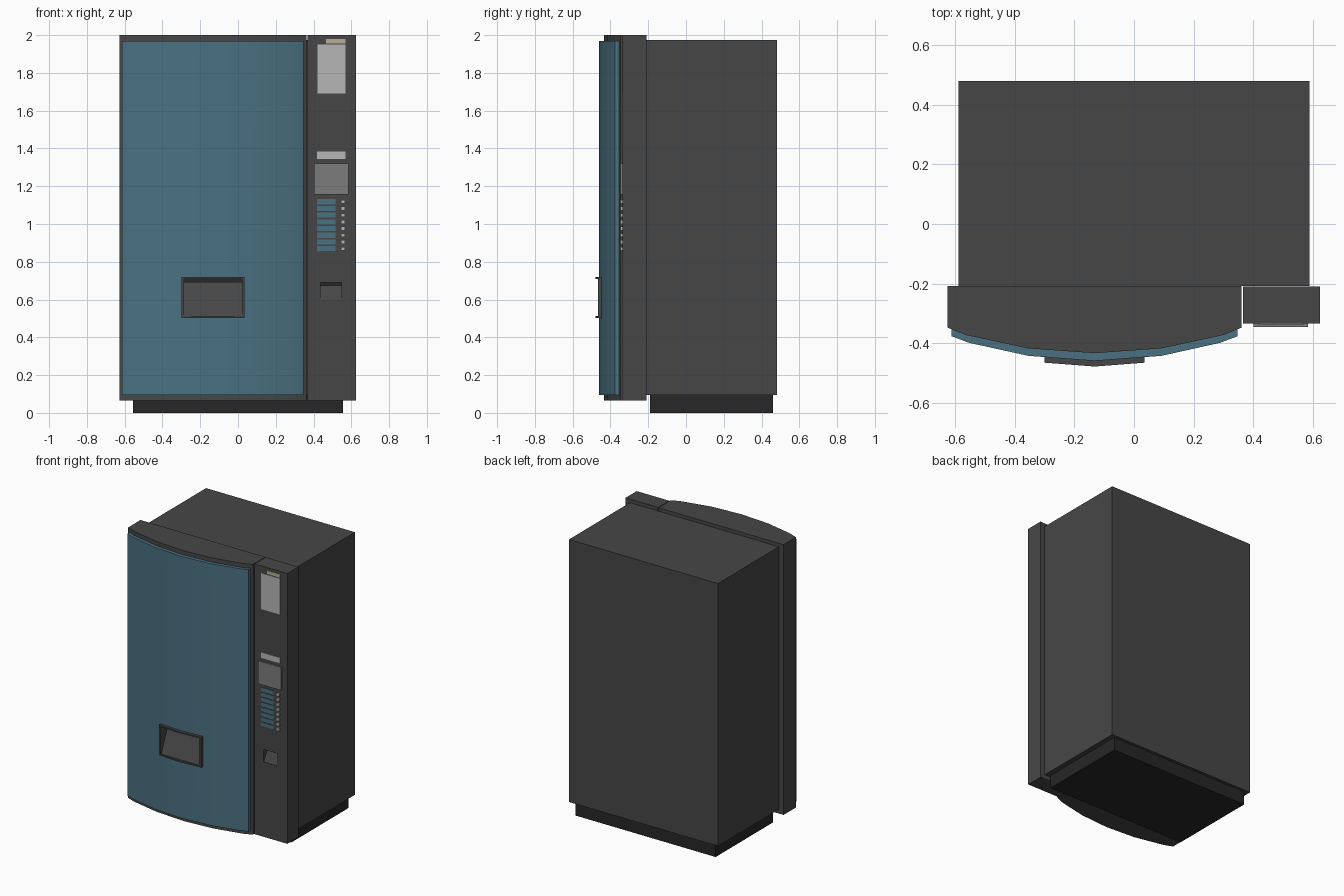
import bpy, bmesh
from mathutils import Vector

if "Cube" in bpy.data.objects:
    bpy.data.objects.remove(bpy.data.objects["Cube"])


def material(name, r, g, b):
    m = bpy.data.materials.new(name)
    m.diffuse_color = (r, g, b, 1)
    m.use_nodes = True
    m.node_tree.nodes["Principled BSDF"].inputs["Base Color"].default_value = m.diffuse_color
    return m


BODY = material("dark_grey", 0.062, 0.062, 0.062)
BLACK = material("near_black", 0.02, 0.02, 0.02)
BLUE = material("blue", 0.07, 0.165, 0.22)
LIGHT = material("light_grey", 0.47, 0.47, 0.47)
MID = material("mid_grey", 0.2, 0.2, 0.2)
BEIGE = material("beige", 0.48, 0.42, 0.29)


def prism(name, pts, axis, lo, hi, mat):
    """Extrude an outline along z (points x, y) or along x (points y, z)."""
    place = (lambda a, b, h: (a, b, h)) if axis == "z" else (lambda a, b, h: (h, a, b))
    bm = bmesh.new()
    face = bm.faces.new([bm.verts.new(place(a, b, lo)) for a, b in pts])
    new = bmesh.ops.extrude_face_region(bm, geom=[face])["geom"]
    bmesh.ops.translate(bm, vec=Vector(place(0, 0, hi - lo)),
                        verts=[v for v in new if isinstance(v, bmesh.types.BMVert)])
    bmesh.ops.recalc_face_normals(bm, faces=bm.faces)
    me = bpy.data.meshes.new(name)
    bm.to_mesh(me)
    bm.free()
    me.materials.append(mat)
    ob = bpy.data.objects.new(name, me)
    bpy.context.collection.objects.link(ob)
    return ob


def box(name, x0, x1, y0, y1, z0, z1, mat):
    return prism(name, [(x0, y0), (x1, y0), (x1, y1), (x0, y1)], "z", z0, z1, mat)


def cut(cutter, *targets):
    cutter.hide_render = True
    cutter.hide_set(True)
    for t in targets:
        mod = t.modifiers.new("opening", "BOOLEAN")
        mod.operation = "DIFFERENCE"
        mod.solver = "EXACT"
        mod.object = cutter


# Cabinet and plinth
box("cabinet", -0.59, 0.59, -0.208, 0.481, 0.095, 1.975, BODY)
box("plinth", -0.557, 0.555, -0.19, 0.46, 0, 0.095, BLACK)

# Bowed door
bow = [(-0.627, -0.348), (-0.565, -0.373), (-0.355, -0.418), (-0.132, -0.434),
       (0.092, -0.418), (0.3, -0.373), (0.362, -0.348)]
door = prism("door", bow + [(0.362, -0.208), (-0.627, -0.208)], "z", 0.065, 2.0, BODY)

# Blue front panel following the bow
face = [(-0.613, -0.377), (-0.555, -0.399), (-0.355, -0.443), (-0.132, -0.46),
        (0.092, -0.443), (0.29, -0.399), (0.348, -0.377)]
panel = prism("front_panel", face + [(x, y + 0.032) for x, y in reversed(face)],
              "z", 0.095, 1.97, BLUE)

bpy.ops.object.select_all(action="DESELECT")
for ob in (door, panel):
    ob.select_set(True)
bpy.context.view_layer.objects.active = panel
bpy.ops.object.shade_smooth_by_angle(angle=0.5)

# Delivery hatch: frame, recess, sloping flap
frame = prism("hatch_frame", [(-0.3, -0.466), (-0.132, -0.479), (0.035, -0.466),
                              (0.035, -0.34), (-0.3, -0.34)], "z", 0.503, 0.72, BODY)
cut(box("hatch_recess_cutter", -0.285, 0.02, -0.6, -0.36, 0.513, 0.71, BODY), frame)
cut(box("hatch_hole_cutter", -0.292, 0.027, -0.6, -0.33, 0.508, 0.715, BODY), door, panel)
prism("hatch_flap", [(-0.463, 0.512), (-0.405, 0.642), (-0.385, 0.692),
                     (-0.359, 0.692), (-0.359, 0.512)], "x", -0.286, 0.021, BODY)
box("hatch_shadow_strip", -0.286, 0.021, -0.375, -0.359, 0.69, 0.711, BLACK)

# Control column with coin return
column = box("control_column", 0.367, 0.625, -0.335, -0.21, 0.065, 2.0, BODY)
cut(box("coin_return_cutter", 0.437, 0.547, -0.5, -0.275, 0.6, 0.69, BODY), column)
prism("coin_return_flap", [(-0.332, 0.599), (-0.292, 0.674), (-0.274, 0.674),
                           (-0.274, 0.599)], "x", 0.436, 0.548, BODY)
box("coin_return_shadow", 0.436, 0.548, -0.28, -0.274, 0.673, 0.691, BLACK)

# Plates on the column
for name, x0, x1, z0, z1, y, mat in [
        ("price_card", 0.42, 0.57, 1.692, 1.95, -0.338, LIGHT),
        ("top_tag", 0.467, 0.57, 1.956, 1.98, -0.338, BEIGE),
        ("display_strip", 0.417, 0.57, 1.343, 1.383, -0.338, LIGHT),
        ("payment_plate", 0.402, 0.584, 1.156, 1.32, -0.346, MID)]:
    box(name, x0, x1, y, -0.33, z0, z1, mat)

# Selection labels and buttons
for i in range(8):
    z = 0.856 + i * 0.0355
    box(f"selection_label_{i + 1}", 0.418, 0.517, -0.338, -0.33, z, z + 0.027, BLUE)
    box(f"selection_button_{i + 1}", 0.544, 0.567, -0.346, -0.33, z + 0.003, z + 0.023, LIGHT)
